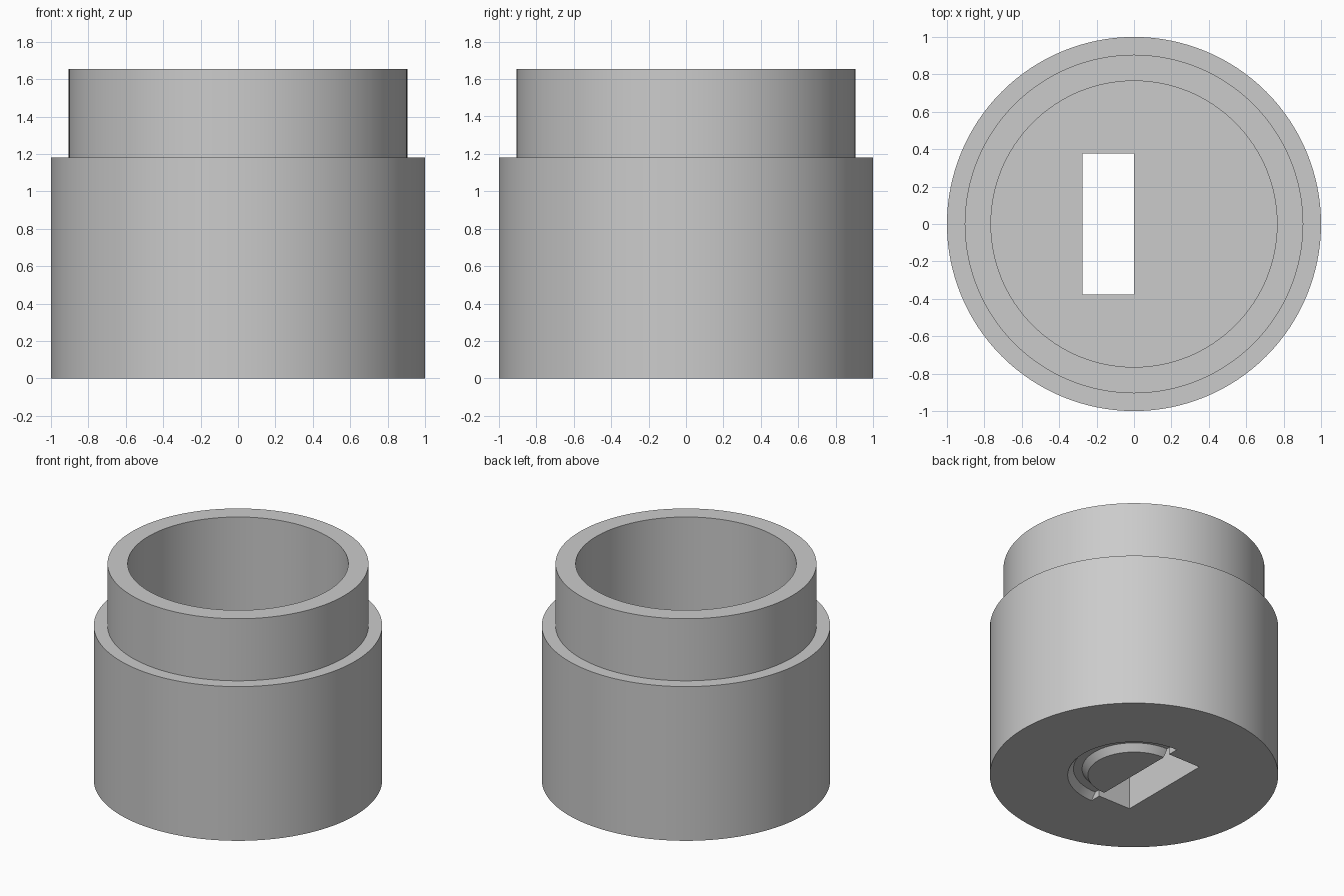
import bpy
import bmesh
import math

if "Cube" in bpy.data.objects:
    bpy.data.objects.remove(bpy.data.objects["Cube"])

SEGMENTS = 128
HEIGHT, SHOULDER, FLOOR = 1.655, 1.18, 0.3
BODY_R, NECK_R, BORE_R = 1.0, 0.905, 0.765

grey = bpy.data.materials.new("plain grey")
grey.use_nodes = True
grey.diffuse_color = (0.6, 0.6, 0.6, 1)
grey.node_tree.nodes["Principled BSDF"].inputs["Base Color"].default_value = (0.6, 0.6, 0.6, 1)


def finish(bm, name):
    bmesh.ops.recalc_face_normals(bm, faces=bm.faces)
    mesh = bpy.data.meshes.new(name)
    bm.to_mesh(mesh)
    bm.free()
    mesh.materials.append(grey)
    obj = bpy.data.objects.new(name, mesh)
    bpy.context.collection.objects.link(obj)
    return obj


def sweep(name, profile, start, end, steps, loop):
    """Turn an (r, z) profile about z; loop joins the last ring to the first."""
    bm = bmesh.new()
    rings = []
    for i in range(steps if loop else steps + 1):
        a = start + (end - start) * i / steps
        rings.append([bm.verts.new((r * math.cos(a), r * math.sin(a), z)) for r, z in profile])
    n = len(profile)
    pairs = list(zip(rings, rings[1:] + rings[:1])) if loop else list(zip(rings, rings[1:]))
    for a, b in pairs:
        for k in range(n - 1 if loop else n):
            j = (k + 1) % n
            bm.faces.new((a[k], a[j], b[j], b[k]))
    if loop:   # underside and inner floor
        bm.faces.new([ring[0] for ring in rings])
        bm.faces.new([ring[-1] for ring in rings])
    else:      # ends of a partial sweep
        bm.faces.new(rings[0])
        bm.faces.new(rings[-1])
    return finish(bm, name)


# Stepped cup
cup = sweep("stepped_cup",
            [(BODY_R, 0), (BODY_R, SHOULDER), (NECK_R, SHOULDER),
             (NECK_R, HEIGHT), (BORE_R, HEIGHT), (BORE_R, FLOOR)],
            0, 2 * math.pi, SEGMENTS, True)

# Rectangular slot through the floor
bm = bmesh.new()
bmesh.ops.create_cube(bm, size=1)
bmesh.ops.scale(bm, vec=(0.275, 0.754, 1), verts=bm.verts)
bmesh.ops.translate(bm, vec=(-0.1375, 0, 0.2), verts=bm.verts)
slot = finish(bm, "slot_cutter")

# Shallow half-ring groove under the floor
half = math.pi / 2 + 0.004
groove = sweep("groove_cutter",
               [(0.32, -0.05), (0.32, 0), (0.36, 0.05), (0.42, 0.05), (0.46, 0), (0.46, -0.05)],
               -half, half, SEGMENTS // 2, False)

for cutter in (slot, groove):
    cutter.hide_render = True
    cutter.hide_viewport = True
    cut = cup.modifiers.new(cutter.name, "BOOLEAN")
    cut.operation = "DIFFERENCE"
    cut.solver = "EXACT"
    cut.object = cutter

# Bake the cuts so the sharp edges are found on the final surface
bpy.context.view_layer.update()
baked = bpy.data.meshes.new_from_object(cup.evaluated_get(bpy.context.evaluated_depsgraph_get()))
cup.modifiers.clear()
cup.data = baked
for cutter in (slot, groove):
    bpy.data.objects.remove(cutter)

bpy.ops.object.select_all(action="DESELECT")
cup.select_set(True)
bpy.context.view_layer.objects.active = cup
bpy.ops.object.shade_smooth_by_angle(angle=math.radians(30))
